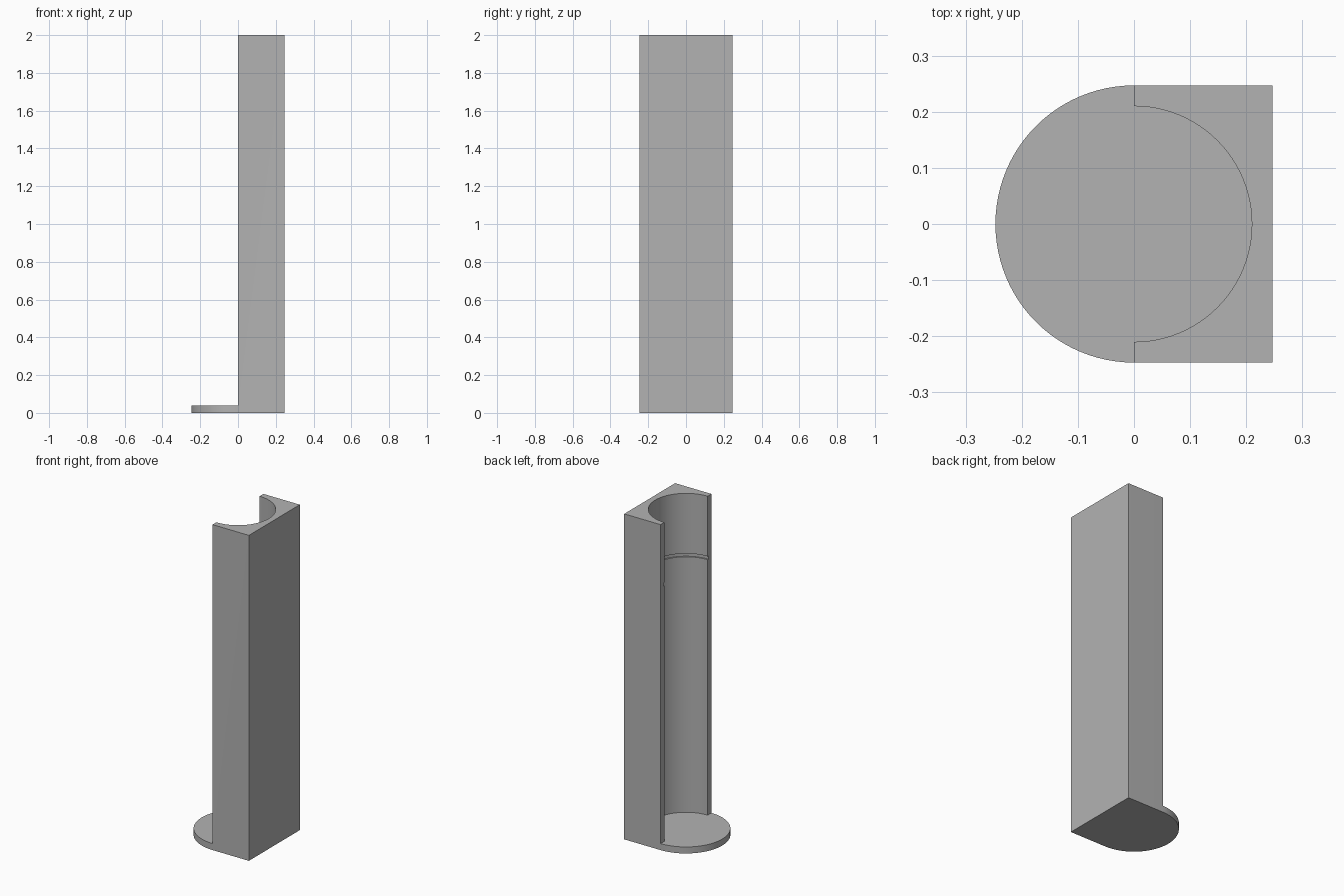
import bpy, bmesh, math

if "Cube" in bpy.data.objects:
    bpy.data.objects.remove(bpy.data.objects["Cube"], do_unlink=True)

HALF = 0.247      # half width of the housing
BORE = 0.21       # inner radius of the channel
FLOOR = 0.04      # thickness of the base plate
HEIGHT = 2.0
SEGMENTS = 96

grey = bpy.data.materials.new("plain grey")
grey.use_nodes = True
grey.diffuse_color = (0.45, 0.45, 0.45, 1)
grey.node_tree.nodes["Principled BSDF"].inputs["Base Color"].default_value = grey.diffuse_color


def prism(name, outline, bottom, top):
    """Extrude a flat outline upward into a closed solid."""
    bm = bmesh.new()
    face = bm.faces.new([bm.verts.new((x, y, bottom)) for x, y in outline])
    grown = bmesh.ops.extrude_face_region(bm, geom=[face])["geom"]
    verts = [g for g in grown if isinstance(g, bmesh.types.BMVert)]
    bmesh.ops.translate(bm, verts=verts, vec=(0, 0, top - bottom))
    bmesh.ops.recalc_face_normals(bm, faces=bm.faces)
    mesh = bpy.data.meshes.new(name)
    bm.to_mesh(mesh)
    bm.free()
    obj = bpy.data.objects.new(name, mesh)
    bpy.context.collection.objects.link(obj)
    mesh.materials.append(grey)
    return obj


def arc(radius, start, end, steps):
    angles = [start + (end - start) * i / steps for i in range(steps + 1)]
    return [(radius * math.cos(a), radius * math.sin(a)) for a in angles]


def circle(radius):
    return arc(radius, 0, math.tau, SEGMENTS)[:-1]


# Solid body: square on the +x side, half round on the -x side
outline = arc(HALF, math.pi / 2, math.pi * 1.5, SEGMENTS // 2) + [(HALF, -HALF), (HALF, HALF)]
body = prism("channel_housing", outline, 0, HEIGHT)

# Cutters: open half, round bore, shallow groove around the bore
cutters = [
    prism("open_side_cutter", [(-1, -1), (0, -1), (0, 1), (-1, 1)], FLOOR, HEIGHT + 1),
    prism("bore_cutter", circle(BORE), FLOOR, HEIGHT + 1),
    prism("groove_cutter", circle(BORE + 0.008), 1.61, 1.63),
]
bpy.context.view_layer.objects.active = body
for cutter in cutters:
    mod = body.modifiers.new(cutter.name, "BOOLEAN")
    mod.operation = "DIFFERENCE"
    mod.solver = "EXACT"
    mod.object = cutter
    cutter.hide_render = True
    bpy.ops.object.modifier_apply(modifier=mod.name)
    bpy.data.objects.remove(cutter, do_unlink=True)

# Smooth curved walls, sharp corners
bpy.ops.object.select_all(action="DESELECT")
body.select_set(True)
bpy.ops.object.shade_smooth_by_angle(angle=math.radians(30))
